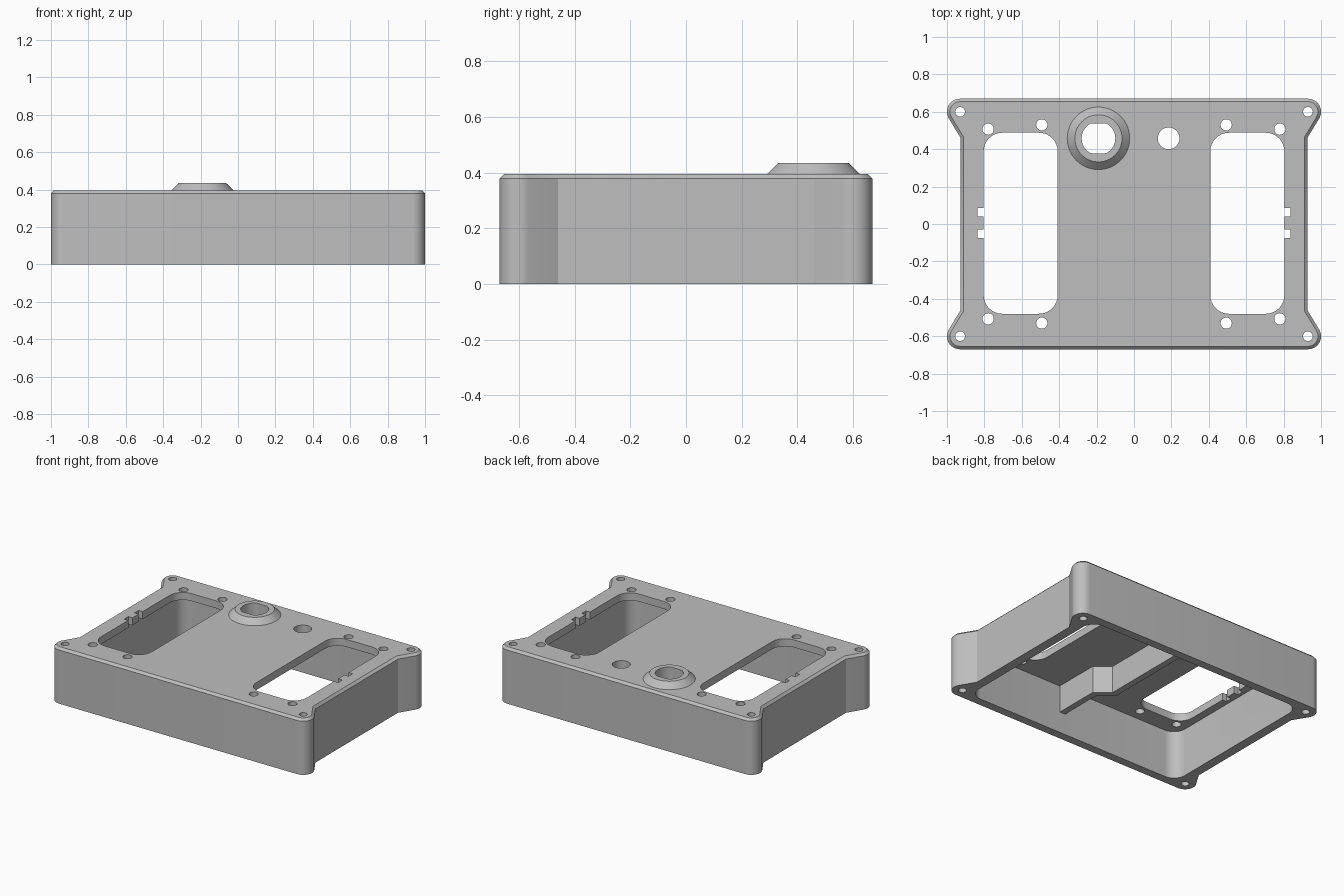
import bpy, bmesh, math
from math import cos, sin, radians, pi

cube = bpy.data.objects.get("Cube")
if cube:
    bpy.data.objects.remove(cube, do_unlink=True)

# Single grey plastic colour
GREY = (0.52, 0.52, 0.52, 1)
grey = bpy.data.materials.new("grey_plastic")
grey.use_nodes = True
grey.diffuse_color = GREY
grey.node_tree.nodes["Principled BSDF"].inputs["Base Color"].default_value = GREY

TOP, LID, CHAMFER = 0.395, 0.342, 0.016


def loft(name, layers):
    """Closed solid through (outline, z) layers with equal point counts."""
    bm = bmesh.new()
    rings = [[bm.verts.new((x, y, z)) for x, y in pts] for pts, z in layers]
    n = len(rings[0])
    for low, high in zip(rings, rings[1:]):
        for i in range(n):
            j = (i + 1) % n
            bm.faces.new((low[i], low[j], high[j], high[i]))
    bm.faces.new(rings[0][::-1])
    bm.faces.new(rings[-1])
    bmesh.ops.recalc_face_normals(bm, faces=bm.faces)
    mesh = bpy.data.meshes.new(name)
    bm.to_mesh(mesh)
    bm.free()
    mesh.materials.append(grey)
    obj = bpy.data.objects.new(name, mesh)
    bpy.context.collection.objects.link(obj)
    return obj


def boolean(target, tool, operation="DIFFERENCE"):
    mod = target.modifiers.new("cut", "BOOLEAN")
    mod.operation, mod.solver, mod.object = operation, "EXACT", tool
    bpy.context.view_layer.objects.active = target
    bpy.ops.object.modifier_apply(modifier=mod.name)
    bpy.data.objects.remove(tool, do_unlink=True)


def arc(cx, cy, r, a0, a1, steps):
    return [(cx + r * cos(radians(a0 + (a1 - a0) * i / steps)),
             cy + r * sin(radians(a0 + (a1 - a0) * i / steps)))
            for i in range(steps + 1)]


def circle(cx, cy, r, n=32):
    return arc(cx, cy, r, 0, 360, n)[:-1]


def rounded_rect(cx, cy, hx, hy, r):
    pts = []
    for k, (sx, sy) in enumerate([(1, 1), (-1, 1), (-1, -1), (1, -1)]):
        pts += arc(cx + sx * (hx - r), cy + sy * (hy - r), r,
                   90 * k, 90 * k + 90, 8)
    return pts


def rect(x0, x1, y0, y1):
    return [(x0, y0), (x1, y0), (x1, y1), (x0, y1)]


def case_outline(inset):
    """Waisted outline with a rounded ear at each corner."""
    ear = [(0.927 - inset, 0.46 + 0.28 * inset)]
    ear += arc(0.93, 0.6, 0.07 - inset, -31, 90, 12)
    left = [(-x, y) for x, y in reversed(ear)]
    back = ear + left
    return back + [(-x, -y) for x, y in back]


# Case shell with chamfered top rim, hollow underneath
case = loft("case", [(case_outline(0), 0), (case_outline(0), TOP - CHAMFER),
                     (case_outline(CHAMFER), TOP)])
boolean(case, loft("cavity", [(rounded_rect(0, 0, 0.86, 0.61, 0.09), -0.1),
                              (rounded_rect(0, 0, 0.86, 0.61, 0.09), LID)]))

# Conical boss on the lid
BX, BY = -0.19, 0.458
boss = loft("boss", [(circle(BX, BY, 0.167, 64), TOP - 0.02),
                     (circle(BX, BY, 0.167, 64), TOP),
                     (circle(BX, BY, 0.126, 64), 0.435)])
boolean(case, boss, "UNION")


def cut(outline, z0=0.25):
    boolean(case, loft("cutter", [(outline, z0), (outline, 0.6)]))


# Boss bore with two flats, and the plain round hole beside it
cut([(x, max(BY - 0.08, min(BY + 0.08, y)))
     for x, y in circle(BX, BY, 0.09, 48)])
cut(circle(0.185, BY, 0.058))

# Windows, clip notches and screw holes on both sides
for s in (1, -1):
    cut(rounded_rect(s * 0.606, 0.004, 0.198, 0.484, 0.1))
    for y in (0.062, -0.053):
        cut(rect(*sorted((s * 0.78, s * 0.836)), y - 0.023, y + 0.023))
    for t in (1, -1):
        cut(circle(s * 0.78, t * 0.507, 0.03, 24))
        cut(circle(s * 0.493, t * 0.53, 0.03, 24))
        cut(circle(s * 0.93, t * 0.6, 0.026, 24), -0.1)

# Stepped divider hanging below the lid
path = [(0.108, -0.62), (0.108, -0.28), (0.01, -0.2), (0.01, 0.62)]
shift = [(x - 0.045, y - 0.02 * (abs(y) < 0.5)) for x, y in path]
plan = path + shift[::-1]
divider = loft("divider", [(plan, 0.15), (plan, LID + 0.01)])

# Smooth curved walls while keeping hard edges
for obj in (case, divider):
    bpy.ops.object.select_all(action="DESELECT")
    obj.select_set(True)
    bpy.context.view_layer.objects.active = obj
    bpy.ops.object.shade_smooth_by_angle(angle=radians(25))
